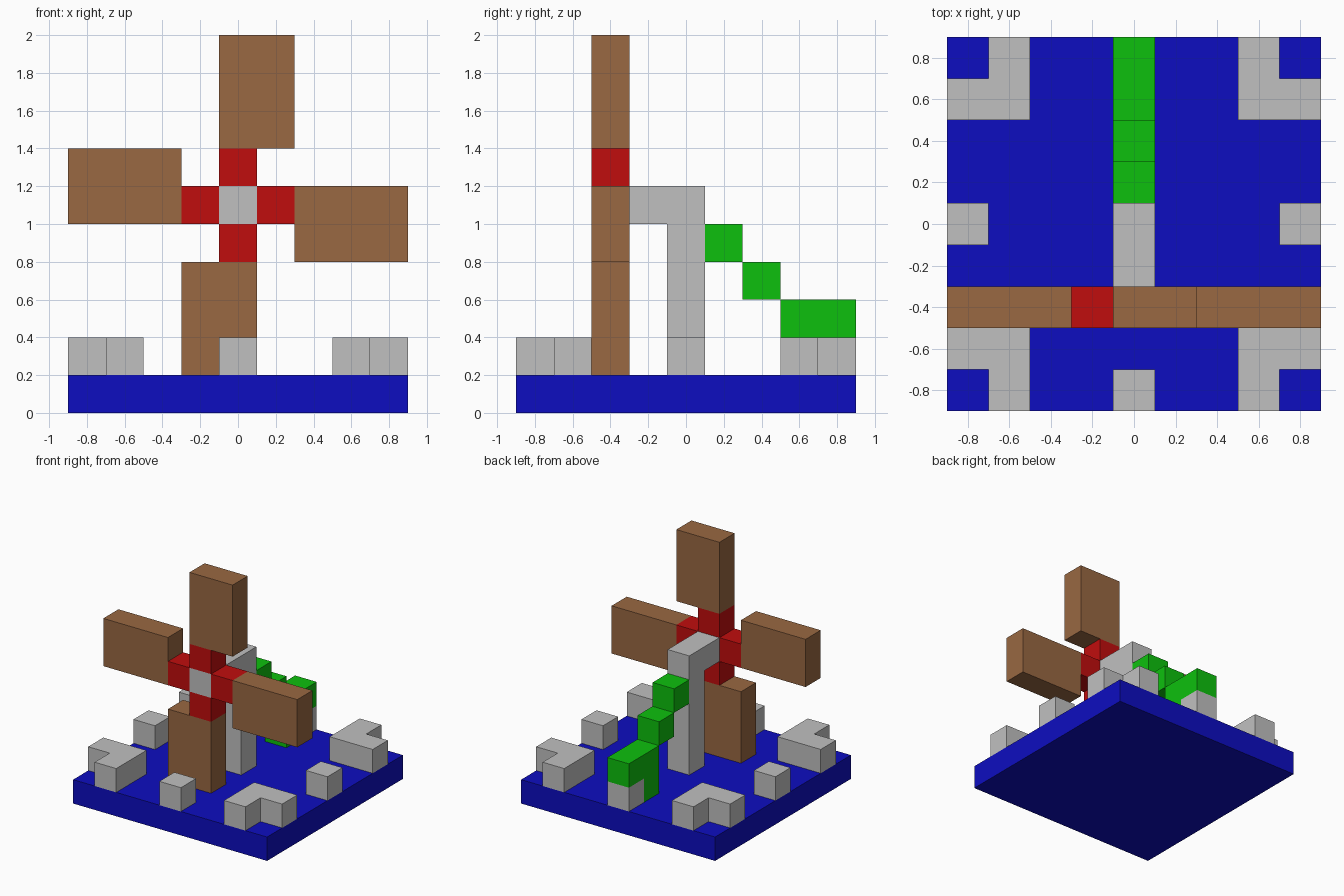
import bpy, bmesh
from mathutils import Vector

if "Cube" in bpy.data.objects:
    bpy.data.objects.remove(bpy.data.objects["Cube"], do_unlink=True)


def material(name, rgb):
    m = bpy.data.materials.new(name)
    m.use_nodes = True
    m.diffuse_color = (*rgb, 1)
    m.node_tree.nodes["Principled BSDF"].inputs["Base Color"].default_value = (*rgb, 1)
    return m


BLUE = material("blue", (0.004, 0.004, 0.527))
GREY = material("grey", (0.527, 0.527, 0.527))
BROWN = material("brown", (0.319, 0.138, 0.054))
RED = material("red", (0.527, 0.004, 0.004))
GREEN = material("green", (0.004, 0.527, 0.004))


def prism(name, profile, axis, lo, hi, mat):
    """Extrude a flat outline along the given axis from lo to hi."""
    def place(p):
        c = list(p)
        c.insert("xyz".index(axis), lo)
        return c
    bm = bmesh.new()
    face = bm.faces.new([bm.verts.new(place(p)) for p in profile])
    ext = bmesh.ops.extrude_face_region(bm, geom=[face])
    shift = Vector([hi - lo if a == axis else 0 for a in "xyz"])
    bmesh.ops.translate(bm, vec=shift,
                        verts=[v for v in ext["geom"] if isinstance(v, bmesh.types.BMVert)])
    bmesh.ops.recalc_face_normals(bm, faces=bm.faces)
    mesh = bpy.data.meshes.new(name)
    bm.to_mesh(mesh)
    bm.free()
    mesh.materials.append(mat)
    obj = bpy.data.objects.new(name, mesh)
    bpy.context.collection.objects.link(obj)
    return obj


def rect(a0, a1, b0, b1):
    return [(a0, b0), (a1, b0), (a1, b1), (a0, b1)]


# Base slab
prism("base", rect(-0.9, 0.9, -0.9, 0.9), "z", 0, 0.2, BLUE)

# Corner walls, L-shaped with the open notch facing outwards
corner = [(0.5, 0.5), (0.9, 0.5), (0.9, 0.7), (0.7, 0.7), (0.7, 0.9), (0.5, 0.9)]
for sy, depth in ((-1, "front"), (1, "back")):
    for sx, side in ((-1, "right"), (1, "left")):
        prism(f"corner_wall_{depth}_{side}", [(sx * x, sy * y) for x, y in corner],
              "z", 0.2, 0.4, GREY)

# Single blocks in the middle of each edge
for name, x, y in (("front", 0, -0.8), ("back", 0, 0.8), ("right", -0.8, 0), ("left", 0.8, 0)):
    prism(f"edge_block_{name}", rect(x - 0.1, x + 0.1, y - 0.1, y + 0.1), "z", 0.2, 0.4, GREY)

# Post with the axle reaching forward to the hub
prism("post_and_axle", [(0.1, 0.2), (0.1, 1.2), (-0.5, 1.2), (-0.5, 1.0), (-0.1, 1.0), (-0.1, 0.2)],
      "x", -0.1, 0.1, GREY)

# Stepped tail behind the post
prism("tail_step_upper", rect(0.1, 0.3, 0.8, 1.0), "x", -0.1, 0.1, GREEN)
prism("tail_step_middle", rect(0.3, 0.5, 0.6, 0.8), "x", -0.1, 0.1, GREEN)
prism("tail_foot", [(0.5, 0.2), (0.7, 0.2), (0.7, 0.4), (0.9, 0.4), (0.9, 0.6), (0.5, 0.6)],
      "x", -0.1, 0.1, GREEN)

# Rotor: the upper arm and sail turned about the hub in quarter turns
arm = rect(-0.1, 0.1, 0.1, 0.3)
sail = rect(-0.1, 0.3, 0.3, 0.9)
for name in ("top", "left", "bottom", "right"):
    for part, outline, mat in (("arm", arm, RED), ("sail", sail, BROWN)):
        prism(f"{part}_{name}", [(u, v + 1.1) for u, v in outline], "y", -0.5, -0.3, mat)
    arm = [(v, -u) for u, v in arm]
    sail = [(v, -u) for u, v in sail]
